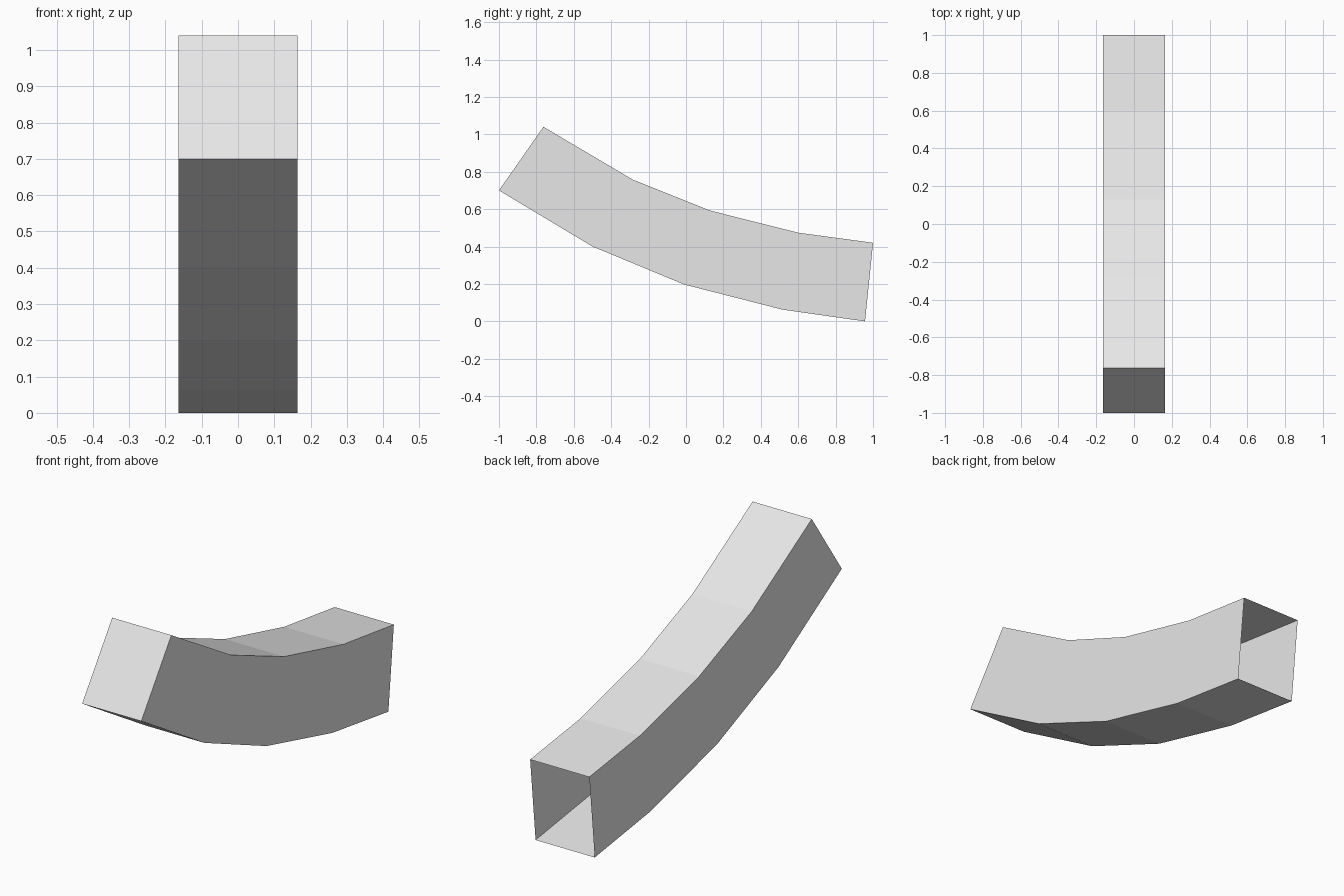
import bpy
import bmesh

# Remove the default cube
cube = bpy.data.objects.get("Cube")
if cube:
    bpy.data.objects.remove(cube, do_unlink=True)

HALF_WIDTH = 0.164

# Side profile: (y, z) stations from the raised front to the low back
lower_edge = [(-1.0, 0.70), (-0.50, 0.40), (-0.01, 0.197), (0.515, 0.063), (0.957, 0.0)]
upper_edge = [(-0.762, 1.04), (-0.285, 0.758), (0.13, 0.592), (0.60, 0.474), (1.0, 0.42)]

# Single plain grey
grey = bpy.data.materials.new("light_grey")
grey.use_nodes = True
colour = (0.8, 0.8, 0.8, 1.0)
grey.diffuse_color = colour
grey.node_tree.nodes["Principled BSDF"].inputs["Base Color"].default_value = colour

# Curved square duct: one rectangular ring per station
bm = bmesh.new()
rings = []
for low, high in zip(lower_edge, upper_edge):
    corners = [(-HALF_WIDTH, *low), (HALF_WIDTH, *low),
               (HALF_WIDTH, *high), (-HALF_WIDTH, *high)]
    rings.append([bm.verts.new(c) for c in corners])

# Walls between neighbouring rings
for a, b in zip(rings, rings[1:]):
    for i in range(4):
        j = (i + 1) % 4
        bm.faces.new((a[i], b[i], b[j], a[j]))

# Front end is closed, back end stays open
bm.faces.new(rings[0])
bm.normal_update()

mesh = bpy.data.meshes.new("curved_duct")
bm.to_mesh(mesh)
bm.free()
mesh.materials.append(grey)
duct = bpy.data.objects.new("curved_duct", mesh)
bpy.context.collection.objects.link(duct)
